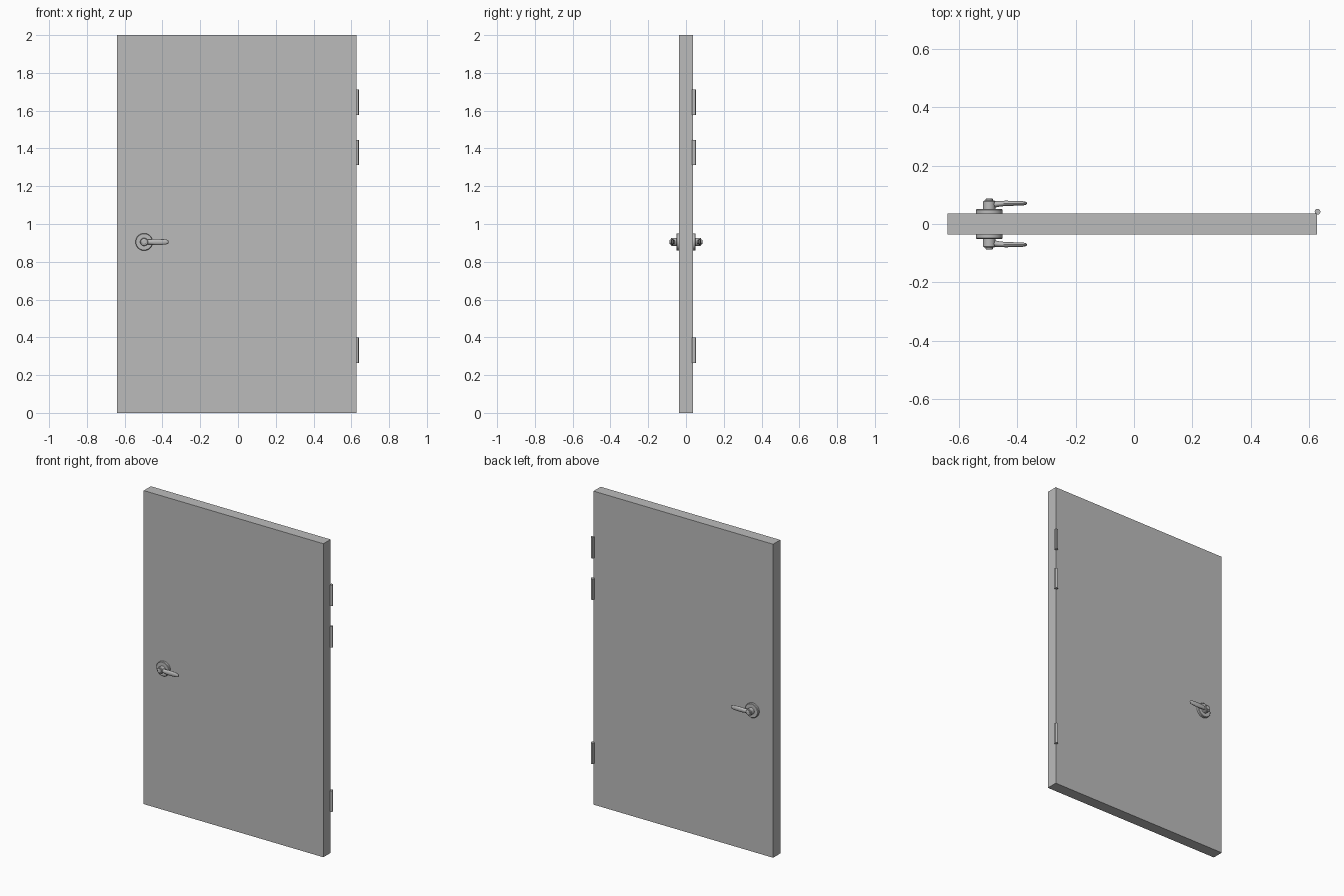
import bpy, bmesh
from math import pi, cos, sin
from mathutils import Matrix, Vector

cube = bpy.data.objects.get("Cube")
if cube:
    bpy.data.objects.remove(cube, do_unlink=True)

# Single grey finish
grey = bpy.data.materials.new("mid_grey")
grey.use_nodes = True
colour = (0.5, 0.5, 0.5, 1)
grey.diffuse_color = colour
grey.node_tree.nodes["Principled BSDF"].inputs["Base Color"].default_value = colour


def finish(name, bm, smooth=True):
    bmesh.ops.recalc_face_normals(bm, faces=bm.faces)
    mesh = bpy.data.meshes.new(name)
    bm.to_mesh(mesh)
    bm.free()
    obj = bpy.data.objects.new(name, mesh)
    bpy.context.collection.objects.link(obj)
    mesh.materials.append(grey)
    if smooth:
        bpy.ops.object.select_all(action='DESELECT')
        obj.select_set(True)
        bpy.context.view_layer.objects.active = obj
        bpy.ops.object.shade_smooth_by_angle(angle=pi / 6)
    return obj


def loft(name, rings, sides):
    """Skin a list of (centre, axis_u, axis_v) elliptical rings and cap the ends."""
    bm = bmesh.new()
    loops = []
    for c, u, v in rings:
        loops.append([bm.verts.new(Vector(c) + Vector(u) * cos(2 * pi * i / sides)
                                   + Vector(v) * sin(2 * pi * i / sides))
                      for i in range(sides)])
    for a, b in zip(loops, loops[1:]):
        for i in range(sides):
            j = (i + 1) % sides
            bm.faces.new((a[i], a[j], b[j], b[i]))
    bm.faces.new(loops[0][::-1])
    bm.faces.new(loops[-1])
    return finish(name, bm)


# Door leaf
LEFT, RIGHT, HALF = -0.64, 0.628, 0.036
bm = bmesh.new()
bmesh.ops.create_cube(bm, size=1, matrix=Matrix.Translation(((LEFT + RIGHT) / 2, 0, 1))
                      @ Matrix.Diagonal((RIGHT - LEFT, 2 * HALF, 2, 1)))
finish("door_leaf", bm, smooth=False)

# Hinge knuckles on the back edge
for name, z in (("lower", 0.265), ("middle", 1.312), ("upper", 1.577)):
    loft(name + "_hinge", [((0.63, 0.042, h), (0.01, 0, 0), (0, 0.01, 0))
                           for h in (z, z + 0.134)], 12)

# Handle sets, mirrored front and back
HX, HZ = -0.497, 0.905


def turned(name, side, profile):
    """Round part about the handle spindle; profile is (distance from centre, radius)."""
    loft(name, [((HX, side * d, HZ), (r, 0, 0), (0, 0, r)) for d, r in profile], 32)


for label, side in (("front", -1), ("back", 1)):
    turned(label + "_rose", side, [(HALF, 0.046), (0.048, 0.046), (0.051, 0.043)])
    turned(label + "_hub", side, [(0.05, 0.021), (0.077, 0.021), (0.08, 0.018)])
    turned(label + "_cap", side, [(0.079, 0.013), (0.085, 0.013), (0.087, 0.01)])
    # Lever: x, depth centre, half depth, half height
    sections = [(-0.49, 0.066, 0.012, 0.012), (-0.465, 0.069, 0.01, 0.013),
                (-0.44, 0.071, 0.009, 0.016), (-0.40, 0.071, 0.008, 0.015),
                (-0.38, 0.071, 0.007, 0.013), (-0.371, 0.071, 0.005, 0.01),
                (-0.368, 0.071, 0.002, 0.005)]
    loft(label + "_lever", [((x, side * d, HZ), (0, hd, 0), (0, 0, hh))
                            for x, d, hd, hh in sections], 16)
